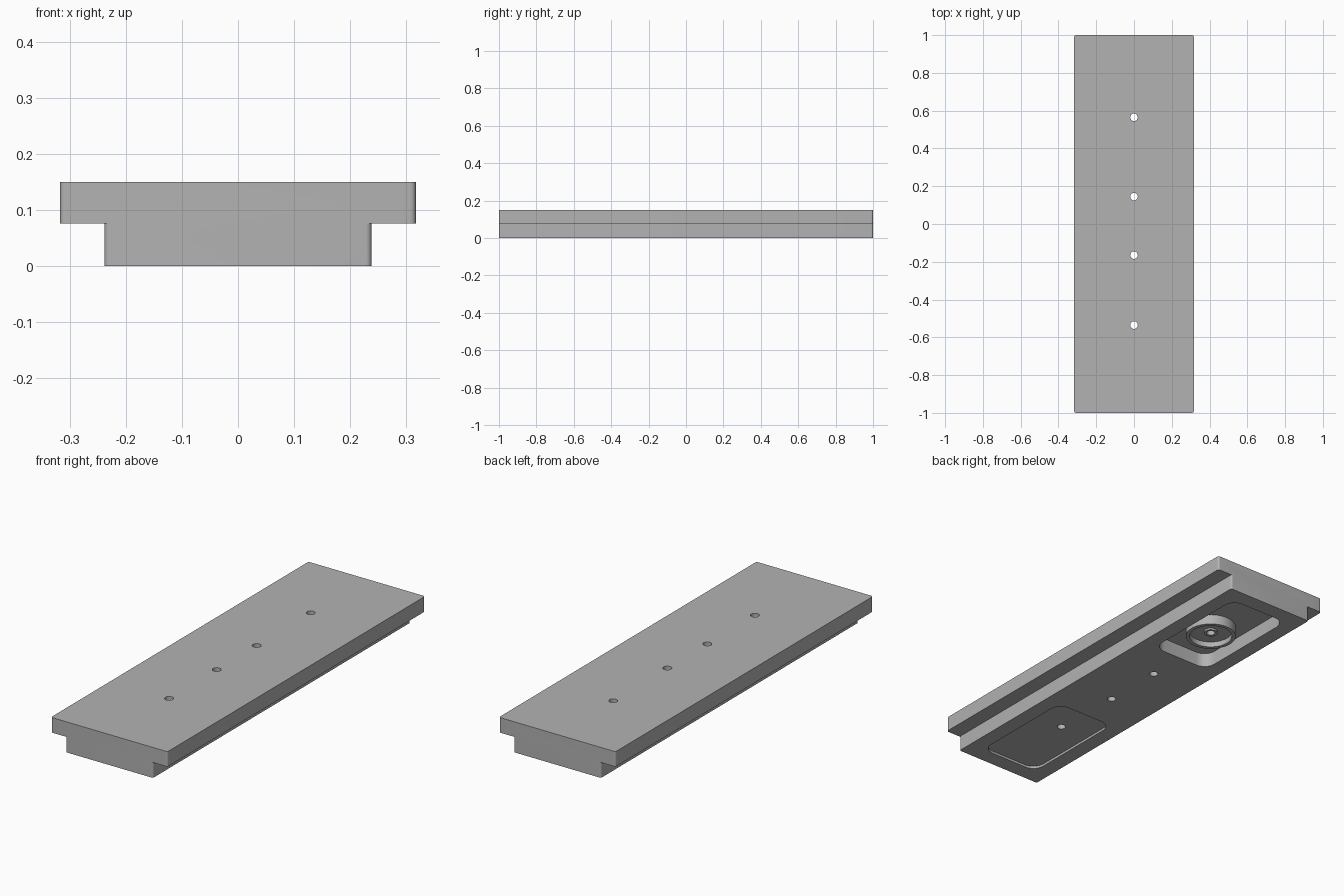
import bpy, math

cube = bpy.data.objects.get("Cube")
if cube:
    bpy.data.objects.remove(cube, do_unlink=True)

grey = bpy.data.materials.new("plain grey")
grey.use_nodes = True
colour = (0.45, 0.45, 0.45, 1)
grey.diffuse_color = colour
grey.node_tree.nodes["Principled BSDF"].inputs["Base Color"].default_value = colour


def prism(name, outline, z0, z1):
    """Extrude a closed plan outline between two heights."""
    n = len(outline)
    verts = [(x, y, z) for z in (z0, z1) for x, y in outline]
    faces = [list(range(n))[::-1], list(range(n, 2 * n))]
    faces += [[i, (i + 1) % n, (i + 1) % n + n, i + n] for i in range(n)]
    mesh = bpy.data.meshes.new(name)
    mesh.from_pydata(verts, [], faces)
    mesh.materials.append(grey)
    ob = bpy.data.objects.new(name, mesh)
    bpy.context.collection.objects.link(ob)
    return ob


def rounded_slab(name, half_x, y0, y1, z0, z1, radius, steps=8):
    outline = []
    corners = [(half_x - radius, y1 - radius), (radius - half_x, y1 - radius),
               (radius - half_x, y0 + radius), (half_x - radius, y0 + radius)]
    for k, (cx, cy) in enumerate(corners):
        for s in range(steps + 1):
            a = (k + s / steps) * math.pi / 2
            outline.append((cx + radius * math.cos(a), cy + radius * math.sin(a)))
    return prism(name, outline, z0, z1)


def disc(name, y, radius, z0, z1, sides=48):
    angles = [2 * math.pi * i / sides for i in range(sides)]
    outline = [(radius * math.cos(a), y + radius * math.sin(a)) for a in angles]
    return prism(name, outline, z0, z1)


def combine(target, other, operation):
    """Apply a boolean and discard the helper object."""
    other.hide_render = True
    mod = target.modifiers.new("combine", "BOOLEAN")
    mod.operation = operation
    mod.solver = "EXACT"
    mod.object = other
    bpy.context.view_layer.objects.active = target
    bpy.ops.object.modifier_apply(modifier=mod.name)
    bpy.data.objects.remove(other, do_unlink=True)


# Stepped plate: wide upper slab on a narrower rail
plate = rounded_slab("stepped_plate", 0.317, -1, 1, 0.076, 0.15, 0.01)
combine(plate, rounded_slab("lower_rail", 0.238, -1, 1, 0, 0.11, 0.01), "UNION")

# Underside pockets: one shallow, one deep
combine(plate, rounded_slab("shallow_pocket", 0.16, -0.92, -0.36, -0.05, 0.012, 0.06), "DIFFERENCE")
combine(plate, rounded_slab("deep_pocket", 0.16, 0.34, 0.92, -0.05, 0.07, 0.06), "DIFFERENCE")

# Round boss in the deep pocket, recessed, with a small collar
boss_y = 0.565
combine(plate, disc("boss", boss_y, 0.118, 0.02, 0.1), "UNION")
combine(plate, disc("boss_recess", boss_y, 0.1, -0.05, 0.047), "DIFFERENCE")
combine(plate, disc("collar", boss_y, 0.032, 0.038, 0.1), "UNION")

# Through holes along the centre line
for y in (-0.535, -0.165, 0.145, boss_y):
    combine(plate, disc("hole", y, 0.02, -0.1, 0.3, 32), "DIFFERENCE")

bpy.ops.object.select_all(action="DESELECT")
plate.select_set(True)
bpy.context.view_layer.objects.active = plate
bpy.ops.object.shade_smooth_by_angle(angle=math.radians(30))
